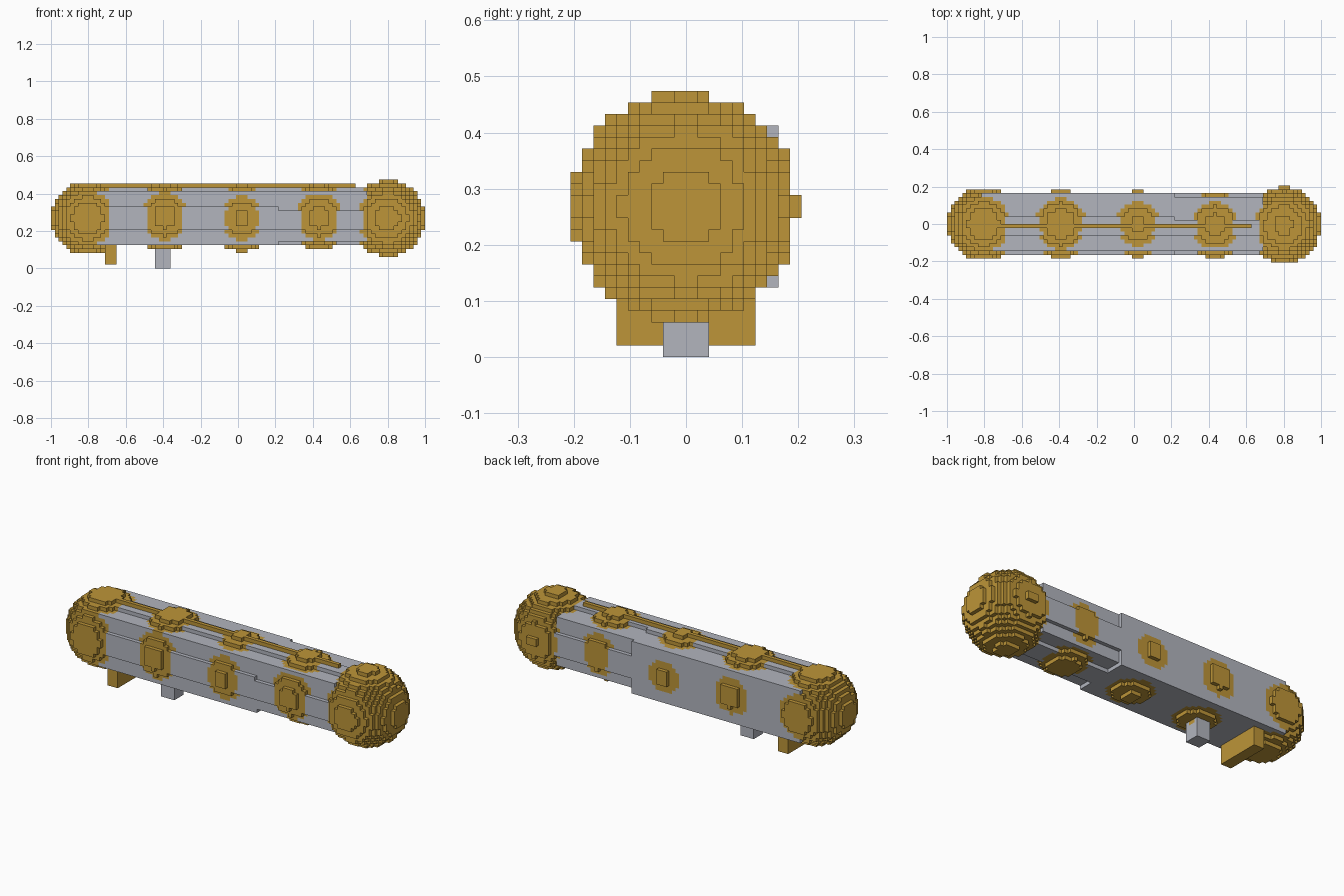
import bpy
import bmesh
from math import floor, ceil
from mathutils import Vector

if "Cube" in bpy.data.objects:
    bpy.data.objects.remove(bpy.data.objects["Cube"])

V = 2 / 97      # edge of one block
cells = {}      # block position -> part that owns it


def material(name, colour):
    m = bpy.data.materials.new(name)
    m.use_nodes = True
    m.diffuse_color = (*colour, 1)
    m.node_tree.nodes["Principled BSDF"].inputs["Base Color"].default_value = (*colour, 1)
    return m


def box(part, x, y, z):
    """Fill whole blocks; x counts inclusive blocks, y and z are boundaries."""
    for i in range(x[0], x[1] + 1):
        for j in range(*y):
            for k in range(*z):
                cells[i, j, k] = part


def ball(part, centre, radius):
    """Fill every block whose middle lies in the sphere."""
    c = Vector(centre)
    spans = [range(floor(a - radius) - 1, ceil(a + radius) + 1) for a in c]
    for i in spans[0]:
        for j in spans[1]:
            for k in spans[2]:
                if (Vector((i, j + 0.5, k + 0.5)) - c).length <= radius:
                    cells[i, j, k] = part


def build(part, mat):
    """Make the exposed skin of one part, with flat areas merged."""
    bm = bmesh.new()
    verts = {}
    for cell, owner in cells.items():
        if owner != part:
            continue
        for axis in range(3):
            for side in (0, 1):
                near = list(cell)
                near[axis] += 2 * side - 1
                if tuple(near) in cells:
                    continue
                u, w = (axis + 1) % 3, (axis + 2) % 3
                ring = []
                for du, dw in ((0, 0), (1, 0), (1, 1), (0, 1)):
                    p = list(cell)
                    p[axis] += side
                    p[u] += du
                    p[w] += dw
                    p = tuple(p)
                    if p not in verts:
                        verts[p] = bm.verts.new(((p[0] - 0.5) * V, p[1] * V, p[2] * V))
                    ring.append(verts[p])
                bm.faces.new(ring if side else ring[::-1])
    bmesh.ops.dissolve_limit(bm, angle_limit=0.01, verts=bm.verts, edges=bm.edges)
    mesh = bpy.data.meshes.new(part)
    bm.to_mesh(mesh)
    bm.free()
    mesh.materials.append(mat)
    bpy.context.collection.objects.link(bpy.data.objects.new(part, mesh))


grey = material("grey metal", (0.445, 0.462, 0.515))
gold = material("gold", (0.509, 0.301, 0.040))

# Square shaft, slightly slimmer toward the left end, with raised strips
box("shaft", (-39, 10), (-7, 8), (6, 20))
box("shaft", (11, 33), (-7, 7), (7, 20))
box("shaft", (11, 33), (7, 8), (10, 16))
box("shaft", (11, 33), (-3, 3), (6, 7))
box("shaft", (-39, 10), (-8, -7), (10, 16))
box("shaft", (11, 33), (-8, -7), (10, 15))
box("shaft", (-39, 10), (-3, 2), (20, 21))
box("shaft", (11, 33), (-3, 1), (20, 21))

# Thin ridge along the top
box("top_ridge", (-42, 30), (-1, 0), (20, 22))

# Small stud and wide crosspiece underneath
box("lower_stud", (-21, -18), (-2, 2), (0, 6))
box("lower_crosspiece", (-34, -32), (-6, 6), (1, 6))

# Round knobs strung along the shaft
knobs = {
    "right_end_knob": ((-39, 0, 13), 9.5),
    "right_knob": ((-19, 0, 13.4), 9.0),
    "middle_knob": ((1, 0, 13), 8.7),
    "left_knob": ((21, -0.3, 13.3), 8.7),
    "left_end_knob": ((38.7, -0.25, 13), 9.85),
}
for name, (centre, radius) in knobs.items():
    ball(name, centre, radius)

for name in ("shaft", "lower_stud"):
    build(name, grey)
for name in ("top_ridge", "lower_crosspiece", *knobs):
    build(name, gold)
